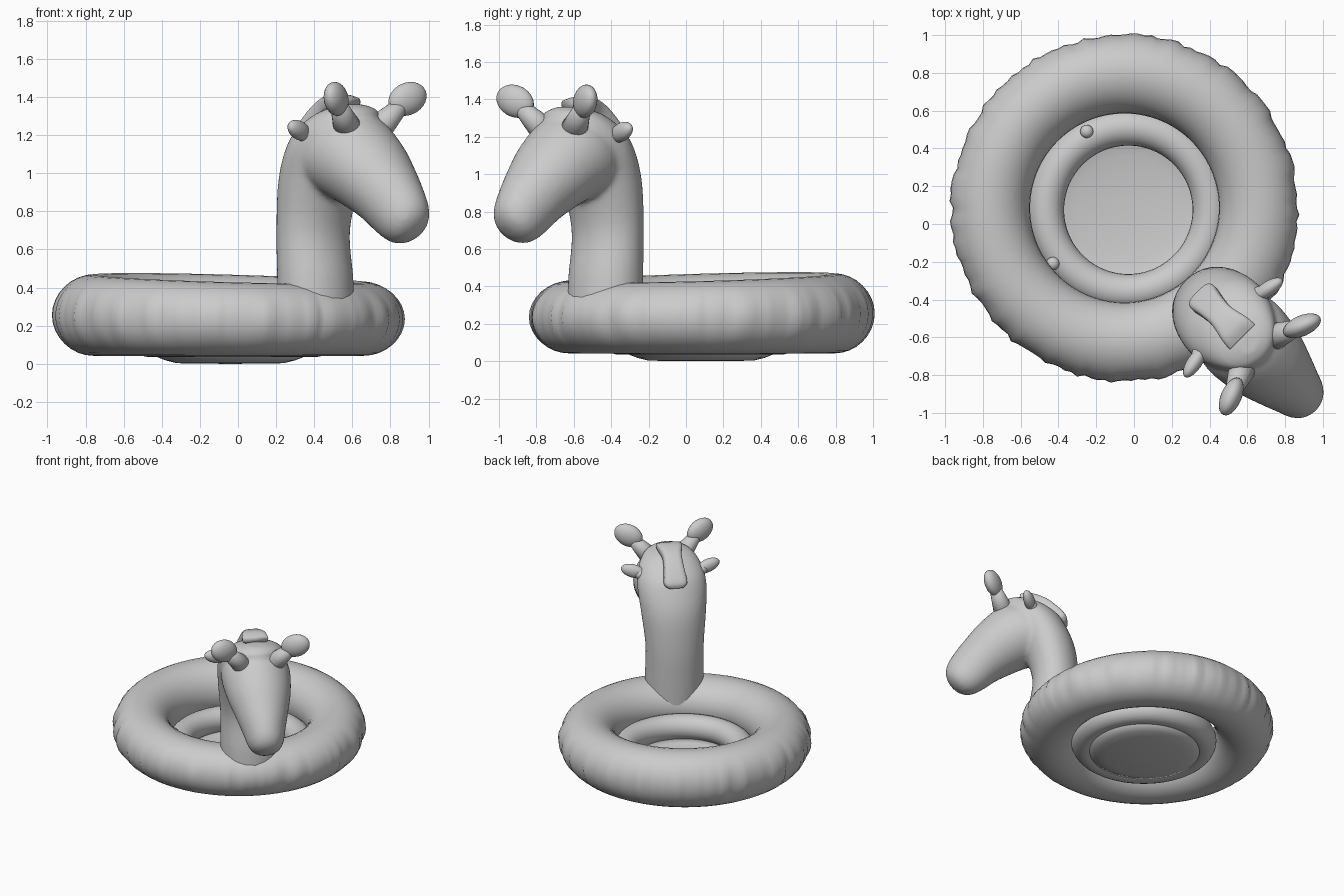
import bpy, bmesh, random
from math import sin, cos, pi, sqrt, copysign
from mathutils import Vector, Matrix

if "Cube" in bpy.data.objects:
    bpy.data.objects.remove(bpy.data.objects["Cube"])

random.seed(4)
C = sqrt(0.5)
CX, CY = -0.05, 0.085          # centre of the float ring


def place(s, p, z):
    """s = along the animal's facing diagonal, p = sideways, z = up."""
    return Vector((C * (s + p) - 0.012, C * (p - s) - 0.012, z))


def finish(name, bm):
    bmesh.ops.recalc_face_normals(bm, faces=bm.faces)
    for f in bm.faces:
        f.smooth = True
    me = bpy.data.meshes.new(name)
    bm.to_mesh(me)
    bm.free()
    ob = bpy.data.objects.new(name, me)
    bpy.context.collection.objects.link(ob)
    return ob


def skin(bm, rings, closed=False):
    rows = [[bm.verts.new(co) for co in r] for r in rings]
    n = len(rows[0])
    pairs = list(zip(rows, rows[1:])) + ([(rows[-1], rows[0])] if closed else [])
    for a, b in pairs:
        for i in range(n):
            j = (i + 1) % n
            bm.faces.new((a[i], a[j], b[j], b[i]))
    if not closed:
        bm.faces.new(rows[0])
        bm.faces.new(rows[-1])


def spline(pts, steps=6):
    """Catmull-Rom through tuples of numbers."""
    v = [Vector(p) for p in pts]
    v = [v[0]] + v + [v[-1]]
    out = []
    for a, b, c, d in zip(v, v[1:], v[2:], v[3:]):
        for k in range(steps):
            t = k / steps
            out.append(0.5 * (2 * b + (c - a) * t + (2 * a - 5 * b + 4 * c - d) * t * t
                              + (3 * b - a - 3 * c + d) * t ** 3))
    return out + [v[-1]]


def loft(bm, secs, power=1.0, n=32):
    """Sections: s, z, half height, half width, tilt of the section in the s-z plane."""
    rings = []
    for s, z, h, w, t in spline(secs):
        ring = []
        for i in range(n):
            a = 2 * pi * i / n
            u = copysign(abs(cos(a)) ** power, cos(a)) * h
            p = copysign(abs(sin(a)) ** power, sin(a)) * w
            ring.append(place(s + u * cos(t), p, z + u * sin(t)))
        rings.append(ring)
    skin(bm, rings)


def lathe_ring(name, cx, cy, point, nu=160, nv=32):
    """Closed tube; point(th, ph) gives radius and height."""
    bm = bmesh.new()
    rings = []
    for i in range(nu):
        th = 2 * pi * i / nu
        row = []
        for j in range(nv):
            r, z = point(i, th, 2 * pi * j / nv)
            row.append((cx + r * cos(th), cy + r * sin(th), z))
        rings.append(row)
    skin(bm, rings, closed=True)
    return finish(name, bm)


def ellipsoid(name, centre, axis, radii):
    x = axis.normalized()
    y = Vector((0, 0, 1)).cross(x).normalized()
    rot = Matrix((x, y, x.cross(y))).transposed().to_4x4()
    bm = bmesh.new()
    bmesh.ops.create_uvsphere(bm, u_segments=24, v_segments=14, radius=1,
                              matrix=Matrix.Translation(centre) @ rot @ Matrix.Diagonal((*radii, 1)))
    return finish(name, bm)


def cone(name, a, b, r1, r2):
    d = b - a
    bm = bmesh.new()
    bmesh.ops.create_cone(bm, cap_ends=True, segments=20, radius1=r1, radius2=r2, depth=d.length,
                          matrix=Matrix.Translation((a + b) / 2) @ d.to_track_quat('Z', 'Y').to_matrix().to_4x4())
    return finish(name, bm)


# Main float ring, a little lower under the neck, puckered along the outer seam
pucker = [random.uniform(-0.012, 0.008) for _ in range(160)]


def float_section(i, th, ph):
    low = cos(th + pi / 4)
    edge = max(0.0, cos(ph)) ** 4
    return (0.71 + 0.21 * cos(ph) + pucker[i] * edge,
            0.245 - 0.014 * low + (0.203 - 0.014 * low) * sin(ph))


lathe_ring("float_ring", CX, CY, float_section)

# Inner seat ring and sagging floor
lathe_ring("seat_ring", -0.03, 0.075,
           lambda i, th, ph: (0.435 + 0.095 * cos(ph), 0.13 + 0.095 * sin(ph)), 96, 24)
floor = bmesh.new()
skin(floor, [[(-0.04 + r * cos(2 * pi * k / 64), 0.08 + r * sin(2 * pi * k / 64), z) for k in range(64)]
             for r, z in ((0.05, 0.0), (0.28, 0.003), (0.34, 0.018), (0.41, 0.045),
                          (0.41, 0.065), (0.34, 0.045), (0.28, 0.03), (0.05, 0.025))])
finish("seat_floor", floor)

# Air valves
for k, (x, y) in enumerate(((-0.25, 0.49), (-0.43, -0.21))):
    ellipsoid(f"valve_{k + 1}", Vector((x, y, 0.22)), Vector((1, 0, 0)), (0.035, 0.035, 0.03))

# Neck and head, fused into one skin
bm = bmesh.new()
loft(bm, [(0.60, 0.22, 0.19, 0.215, 0), (0.59, 0.45, 0.185, 0.215, 0), (0.575, 0.70, 0.17, 0.215, 0),
          (0.62, 0.95, 0.19, 0.24, 0), (0.69, 1.12, 0.20, 0.255, 0), (0.76, 1.23, 0.20, 0.235, 0),
          (0.84, 1.32, 0.15, 0.17, 0), (0.88, 1.36, 0.05, 0.06, 0)])
T = 0.86
loft(bm, [(0.70, 1.18, 0.18, 0.19, T), (0.81, 1.11, 0.255, 0.25, T), (0.98, 1.01, 0.225, 0.235, T),
          (1.12, 0.90, 0.19, 0.19, T), (1.21, 0.81, 0.172, 0.155, T), (1.275, 0.745, 0.145, 0.13, T),
          (1.315, 0.71, 0.10, 0.095, T), (1.335, 0.695, 0.04, 0.04, T)])
head = finish("neck_and_head", bm)
rm = head.modifiers.new("fuse", 'REMESH')
rm.mode = 'VOXEL'
rm.voxel_size = 0.016
rm.use_smooth_shade = True
sm = head.modifiers.new("soften", 'SMOOTH')
sm.factor = 0.5
sm.iterations = 8

# Mane flap running over the back of the head
bm = bmesh.new()
loft(bm, [(0.51, 1.17, 0.02, 0.05, 2.7), (0.535, 1.20, 0.045, 0.085, 2.6), (0.60, 1.28, 0.045, 0.075, 2.4),
          (0.68, 1.345, 0.045, 0.07, 2.1), (0.77, 1.375, 0.04, 0.09, 1.8), (0.83, 1.375, 0.025, 0.095, 1.6)],
     power=0.55)
finish("mane_flap", bm)

# Paired horns and ears
for side, m in (("right", 1), ("left", -1)):
    tip = place(1.01, 0.265 * m, 1.39)
    base = place(0.93, 0.08 * m, 1.20)
    cone(f"{side}_horn_stem", base, tip, 0.085, 0.035)
    ellipsoid(f"{side}_horn_tip", tip, place(0.4, m, 0.45) - place(0, 0, 0), (0.11, 0.055, 0.085))
    root = place(0.72, 0.17 * m, 1.18)
    ear = place(0.745, 0.275 * m, 1.225)
    cone(f"{side}_ear_root", root, ear, 0.05, 0.035)
    ellipsoid(f"{side}_ear", ear, place(0.2, m, 0.3) - place(0, 0, 0), (0.095, 0.04, 0.05))
